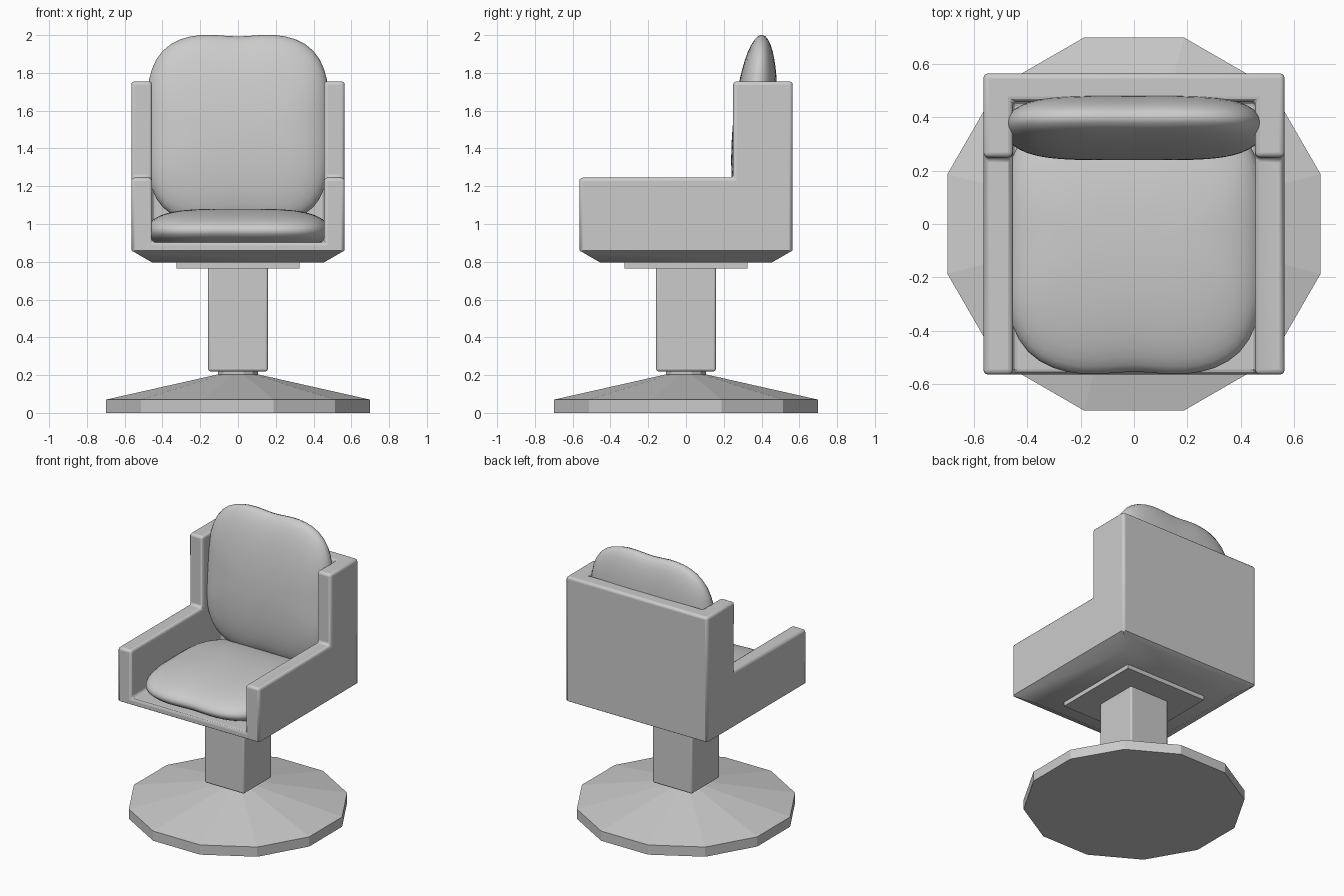
import bpy, bmesh
from math import pi, sin, cos, sqrt, exp, radians
from mathutils import Vector

if "Cube" in bpy.data.objects:
    bpy.data.objects.remove(bpy.data.objects["Cube"])


def finish(name, bm, smooth=None, bevel=0):
    bmesh.ops.recalc_face_normals(bm, faces=bm.faces)
    me = bpy.data.meshes.new(name)
    bm.to_mesh(me)
    bm.free()
    ob = bpy.data.objects.new(name, me)
    bpy.context.collection.objects.link(ob)
    if bevel:
        m = ob.modifiers.new("bevel", 'BEVEL')
        m.width, m.segments = bevel, 3
        m.limit_method, m.angle_limit = 'ANGLE', radians(75)
    if smooth:
        bpy.ops.object.select_all(action='DESELECT')
        bpy.context.view_layer.objects.active = ob
        ob.select_set(True)
        bpy.ops.object.shade_smooth_by_angle(angle=radians(smooth))
    return ob


def loft(name, rings, sides, **kw):
    """Stack of regular polygons given as (flat-to-centre distance, z)."""
    bm = bmesh.new()
    loops = []
    for w, z in rings:
        r = w / cos(pi / sides)
        loops.append([bm.verts.new((r * cos((i + .5) * 2 * pi / sides),
                                    r * sin((i + .5) * 2 * pi / sides), z))
                      for i in range(sides)])
    for a, b in zip(loops, loops[1:]):
        for i in range(sides):
            j = (i + 1) % sides
            bm.faces.new((a[i], a[j], b[j], b[i]))
    bm.faces.new(loops[0])
    bm.faces.new(loops[-1])
    return finish(name, bm, **kw)


def cushion(name, place, a=.485, b=.505, depth=.115, seg=64, n=18):
    """Puffy rounded pad; place maps (across, along, thickness) to space."""
    half = [pi / 2 * (k / n) ** 2 for k in range(1, n + 1)]
    phis = half + [pi - p for p in reversed(half[:-1])]
    bm = bmesh.new()
    loops = []
    for phi in phis:
        loop = []
        for i in range(seg):
            c, s = cos(2 * pi * i / seg), sin(2 * pi * i / seg)
            r = (abs(c) ** 3.5 + abs(s) ** 3.5) ** (-1 / 3.5)
            u, v = a * r * c, b * r * s
            v *= 1 - .03 * exp(-(u / .13) ** 2)      # shallow dip mid-edge
            loop.append(bm.verts.new(place(u * sqrt(sin(phi)), v * sin(phi),
                                           depth * cos(phi))))
        loops.append(loop)
    for p, q in zip(loops, loops[1:]):
        for i in range(seg):
            j = (i + 1) % seg
            bm.faces.new((p[i], p[j], q[j], q[i]))
    for loop, d in ((loops[0], depth), (loops[-1], -depth)):
        pole = bm.verts.new(place(0, 0, d))
        for i in range(seg):
            bm.faces.new((loop[i], loop[(i + 1) % seg], pole))
    return finish(name, bm, smooth=60)


# Pedestal
loft("base", [(.70, 0), (.70, .07), (.10, .205)], 12)
loft("collar", [(.105, .19), (.105, .23)], 12)
loft("column", [(.158, .22), (.158, .775)], 4, smooth=40, bevel=.012)
loft("mounting_plate", [(.325, .765), (.325, .80)], 4)

# Shell: L-shaped side profile, tapered underside, hollowed inside
W = .565
bm = bmesh.new()
profile = [(-W, .86), (W, .86), (W, 1.755), (.25, 1.755), (.25, 1.245), (-W, 1.245)]
side = bm.faces.new([bm.verts.new((-W, y, z)) for y, z in profile])
ext = bmesh.ops.extrude_face_region(bm, geom=[side], use_keep_orig=True)
bmesh.ops.translate(bm, vec=(2 * W, 0, 0),
                    verts=[g for g in ext["geom"] if isinstance(g, bmesh.types.BMVert)])
bottom = min(bm.faces, key=lambda f: f.calc_center_median().z)
ext = bmesh.ops.extrude_face_region(bm, geom=[bottom])
bmesh.ops.delete(bm, geom=[bottom], context='FACES_ONLY')
for v in [g for g in ext["geom"] if isinstance(g, bmesh.types.BMVert)]:
    v.co = Vector((v.co.x * .8, v.co.y * .8, .795))
shell = finish("shell", bm)

bm = bmesh.new()
bmesh.ops.create_cube(bm, size=1)
for v in bm.verts:
    v.co = Vector((v.co.x * .91, .46 if v.co.y > 0 else -1, 2.2 if v.co.z > 0 else .905))
cutter = finish("shell_cutter", bm)
cutter.hide_render = True
cutter.hide_viewport = True
cutter.display_type = 'WIRE'

cut = shell.modifiers.new("hollow", 'BOOLEAN')
cut.operation, cut.object, cut.solver = 'DIFFERENCE', cutter, 'EXACT'
bev = shell.modifiers.new("bevel", 'BEVEL')
bev.width, bev.segments = .018, 3
bev.limit_method, bev.angle_limit = 'ANGLE', radians(75)
bpy.ops.object.select_all(action='DESELECT')
bpy.context.view_layer.objects.active = shell
shell.select_set(True)
bpy.ops.object.shade_smooth_by_angle(angle=radians(31))

# Cushions
cushion("back_cushion", lambda u, v, d: (u, .361 + .08 * v - d, 1.503 + v))
cushion("seat_cushion", lambda u, v, d: (u, -.065 - v, .965 + d))
